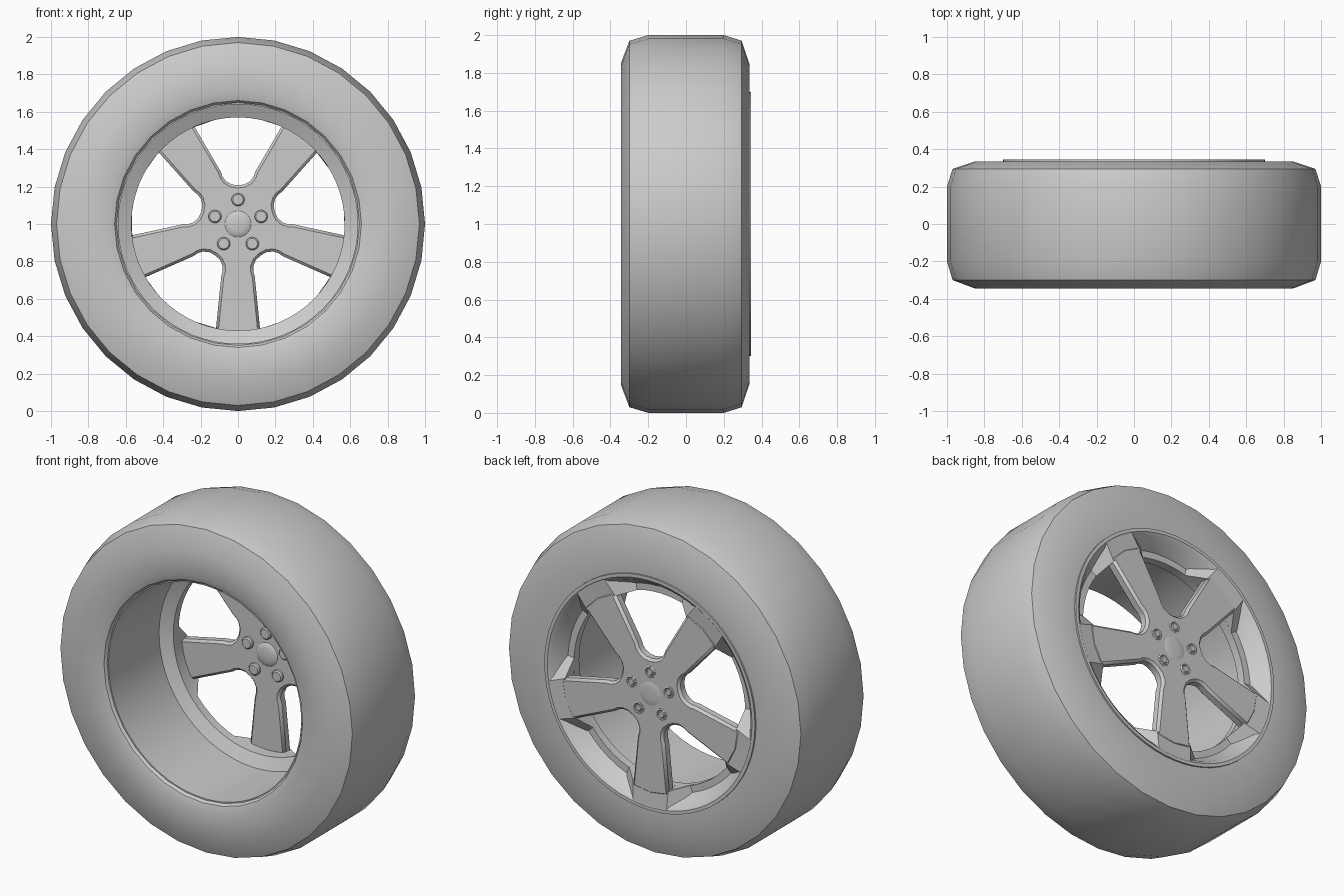
import bpy, bmesh
from math import sin, cos, pi, radians, atan2, hypot

if "Cube" in bpy.data.objects:
    bpy.data.objects.remove(bpy.data.objects["Cube"])

grey = bpy.data.materials.new("plain grey")
grey.use_nodes = True
colour = (0.6, 0.6, 0.6, 1)
grey.diffuse_color = colour
grey.node_tree.nodes["Principled BSDF"].inputs["Base Color"].default_value = colour
AXLE = 1.0


def finish(name, bm, angle=30, bevel=0):
    """Clean the mesh, make the object, shade it."""
    bmesh.ops.remove_doubles(bm, verts=bm.verts, dist=0.0001)
    bmesh.ops.recalc_face_normals(bm, faces=bm.faces)
    mesh = bpy.data.meshes.new(name)
    bm.to_mesh(mesh)
    bm.free()
    mesh.materials.append(grey)
    obj = bpy.data.objects.new(name, mesh)
    bpy.context.collection.objects.link(obj)
    if bevel:
        mod = obj.modifiers.new("bevel", "BEVEL")
        mod.width, mod.segments = bevel, 1
        mod.limit_method, mod.angle_limit = "ANGLE", radians(60)
    bpy.ops.object.select_all(action="DESELECT")
    obj.select_set(True)
    bpy.context.view_layer.objects.active = obj
    bpy.ops.object.shade_smooth_by_angle(angle=radians(angle))
    return obj


def polar(r, a, y):
    return (r * cos(a), y, AXLE + r * sin(a))


def loft(bm, rings, closed):
    """Join closed sections with quads; cap the ends when not closed."""
    rings = [[bm.verts.new(p) for p in ring] for ring in rings]
    n, m = len(rings), len(rings[0])
    for i in range(n if closed else n - 1):
        a, b = rings[i], rings[(i + 1) % n]
        for j in range(m):
            k = (j + 1) % m
            bm.faces.new((a[j], a[k], b[k], b[j]))
    if not closed:
        bm.faces.new(rings[0])
        bm.faces.new(rings[-1])


def lathe(name, profile, sides, radius=0, angle=0, sharp=30):
    """Turn a closed (radius, y) profile round an axis parallel to the axle."""
    bm = bmesh.new()
    cx, cz = radius * cos(angle), radius * sin(angle)
    rings = []
    for i in range(sides):
        a = 2 * pi * i / sides
        rings.append([(cx + r * cos(a), y, AXLE + cz + r * sin(a)) for r, y in profile])
    loft(bm, rings, True)
    bmesh.ops.dissolve_degenerate(bm, edges=bm.edges, dist=0.00001)
    return finish(name, bm, sharp)


# Tyre with chamfered shoulders
lathe("tyre", [(0.645, -0.31), (0.66, -0.33), (0.7, -0.343), (0.85, -0.345),
               (0.97, -0.3), (1, -0.2), (1, 0.2), (0.97, 0.295),
               (0.85, 0.335), (0.7, 0.335), (0.69, 0.3)], 32)

# Rim barrel, inner step and outer lip
lathe("rim", [(0.64, -0.315), (0.64, 0.165), (0.57, 0.2), (0.57, 0.25),
              (0.61, 0.25), (0.66, 0.33), (0.68, 0.345), (0.7, 0.345),
              (0.7, 0.3), (0.66, 0.28), (0.66, -0.315)], 64)

# Spoke plate: five spokes with rounded windows between them
HALF_WINDOW = [(0.115, 0.575), (0.09, 0.28), (0.085, 0.255)]
bm = bmesh.new()
outline = []
window = [(0.247, 0.545), (0.092, 0.279), (0.083, 0.253), (0.066, 0.23),
          (0.036, 0.212), (0, 0.207)]
window = window + [(-x, z) for x, z in reversed(window[:-1])]
for i in range(5):
    turn = 2 * pi * i / 5
    for x, z in window:
        outline.append(polar(hypot(x, z), atan2(z, x) + turn, 0.34))
    outline.append(polar(0.605, radians(126) + turn, 0.34))
face = bm.faces.new([bm.verts.new(p) for p in outline])
side = bmesh.ops.extrude_face_region(bm, geom=[face])["geom"]
for v in side:
    if isinstance(v, bmesh.types.BMVert):
        v.co.y = 0.275
finish("spokes", bm, 30, 0.014)

# Flared gussets joining each spoke end to the rim
for i in range(5):
    mid = radians(54 + 72 * i)
    tip, base = radians(11.7), radians(25)
    rings = []
    for step in range(-4, 5):
        t = step / 4
        rings.append([polar(0.572, mid + t * tip, 0.335),
                      polar(0.68, mid + t * tip * 0.8, 0.343),
                      polar(0.65, mid + t * base, 0.21),
                      polar(0.572, mid + t * base, 0.21)])
    bm = bmesh.new()
    loft(bm, rings, False)
    finish(f"spoke_gusset_{i + 1}", bm, 30)

# Wheel nuts with collars, visible on both faces
for i in range(5):
    a = radians(90 + 72 * i)
    lathe(f"wheel_nut_{i + 1}", [(0, 0.255), (0.028, 0.255), (0.035, 0.262),
          (0.035, 0.342), (0.029, 0.345), (0.024, 0.341), (0.02, 0.341),
          (0.016, 0.345), (0, 0.345)], 16, 0.13, a)

# Domed centre cap
lathe("centre_cap", [(0, 0.262), (0.04, 0.264), (0.062, 0.269), (0.07, 0.275),
      (0.07, 0.34), (0.058, 0.343), (0.035, 0.345), (0, 0.345)], 32)
